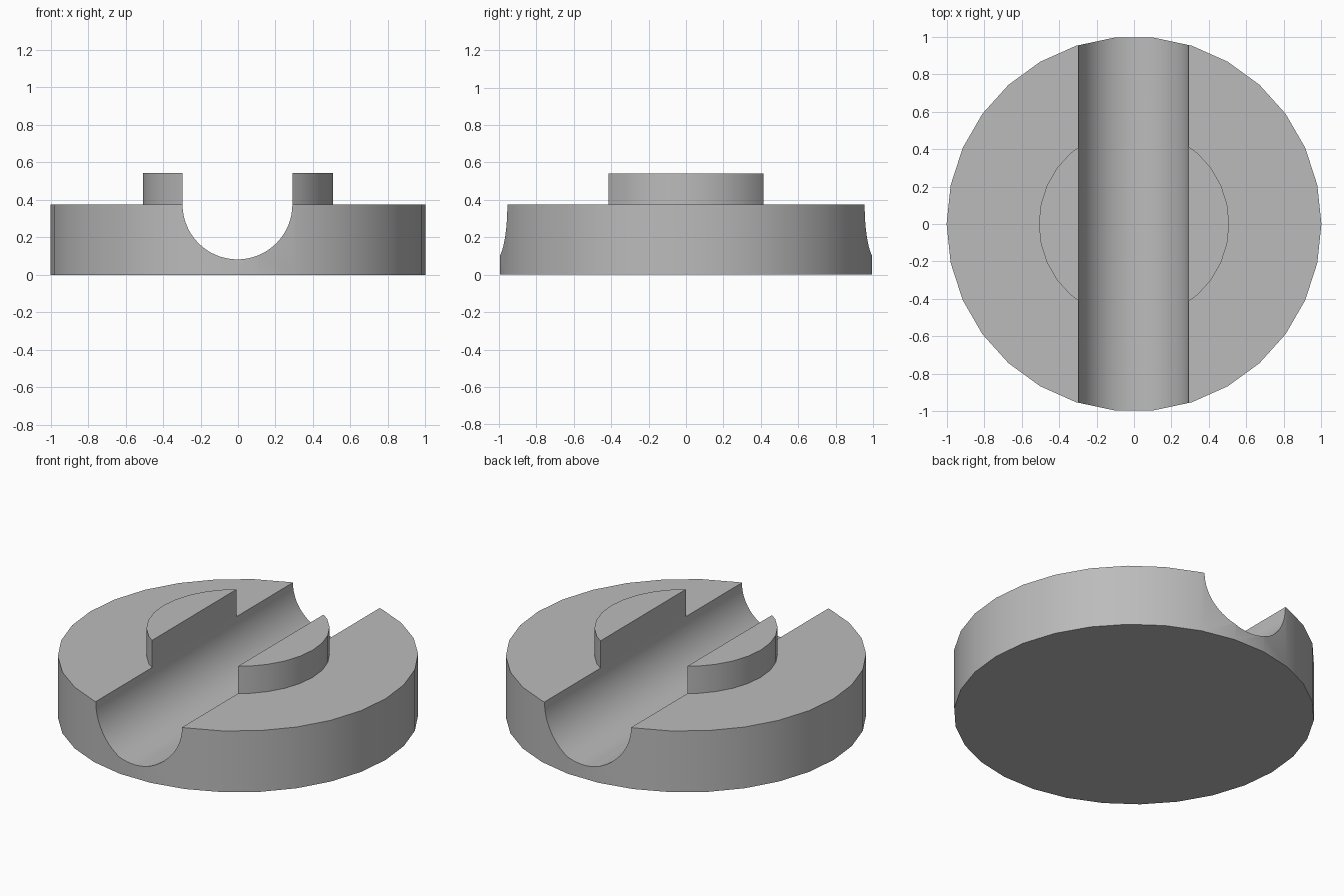
import bpy, bmesh, math

if "Cube" in bpy.data.objects:
    bpy.data.objects.remove(bpy.data.objects["Cube"], do_unlink=True)

SIDES = 30
BASE_R, BASE_TOP = 1.0, 0.375
BOSS_R, BOSS_TOP = 0.508, 0.542
GROOVE_R, GROOVE_X = 0.293, -0.003

grey = bpy.data.materials.new("plain grey")
grey.use_nodes = True
colour = (0.5, 0.5, 0.5, 1)
grey.diffuse_color = colour
grey.node_tree.nodes["Principled BSDF"].inputs["Base Color"].default_value = colour


def make_object(name, bm):
    bmesh.ops.recalc_face_normals(bm, faces=bm.faces)
    mesh = bpy.data.meshes.new(name)
    bm.to_mesh(mesh)
    bm.free()
    mesh.materials.append(grey)
    obj = bpy.data.objects.new(name, mesh)
    bpy.context.collection.objects.link(obj)
    return obj


# Stepped disc: wide base with a raised central boss, as one closed body
bm = bmesh.new()
rings = []
for r, z in [(BASE_R, 0), (BASE_R, BASE_TOP), (BOSS_R, BASE_TOP), (BOSS_R, BOSS_TOP)]:
    angles = [math.tau * i / SIDES for i in range(SIDES)]
    rings.append([bm.verts.new((r * math.cos(a), r * math.sin(a), z)) for a in angles])
for low, high in zip(rings, rings[1:]):
    for i in range(SIDES):
        j = (i + 1) % SIDES
        bm.faces.new((low[i], low[j], high[j], high[i]))
bm.faces.new(rings[0])
bm.faces.new(rings[-1])
disc = make_object("grooved_disc", bm)

# Groove cutter: U-shaped section running front to back
bm = bmesh.new()
steps = 32
section = [(GROOVE_X - GROOVE_R, 1)]
for i in range(steps + 1):
    a = math.pi * (1 + i / steps)
    section.append((GROOVE_X + GROOVE_R * math.cos(a), BASE_TOP + GROOVE_R * math.sin(a)))
section.append((GROOVE_X + GROOVE_R, 1))
face = bm.faces.new([bm.verts.new((x, -1.5, z)) for x, z in section])
extruded = bmesh.ops.extrude_face_region(bm, geom=[face])["geom"]
bmesh.ops.translate(bm, vec=(0, 3, 0),
                    verts=[v for v in extruded if isinstance(v, bmesh.types.BMVert)])
cutter = make_object("groove_cutter", bm)

# Cut the groove, then drop the cutter
cut = disc.modifiers.new("groove", "BOOLEAN")
cut.operation = "DIFFERENCE"
cut.solver = "EXACT"
cut.object = cutter
bpy.ops.object.select_all(action="DESELECT")
disc.select_set(True)
bpy.context.view_layer.objects.active = disc
bpy.ops.object.modifier_apply(modifier=cut.name)
bpy.data.objects.remove(cutter, do_unlink=True)

# Smooth the curved walls and keep the rims crisp
bpy.ops.object.shade_smooth_by_angle(angle=math.radians(30))
